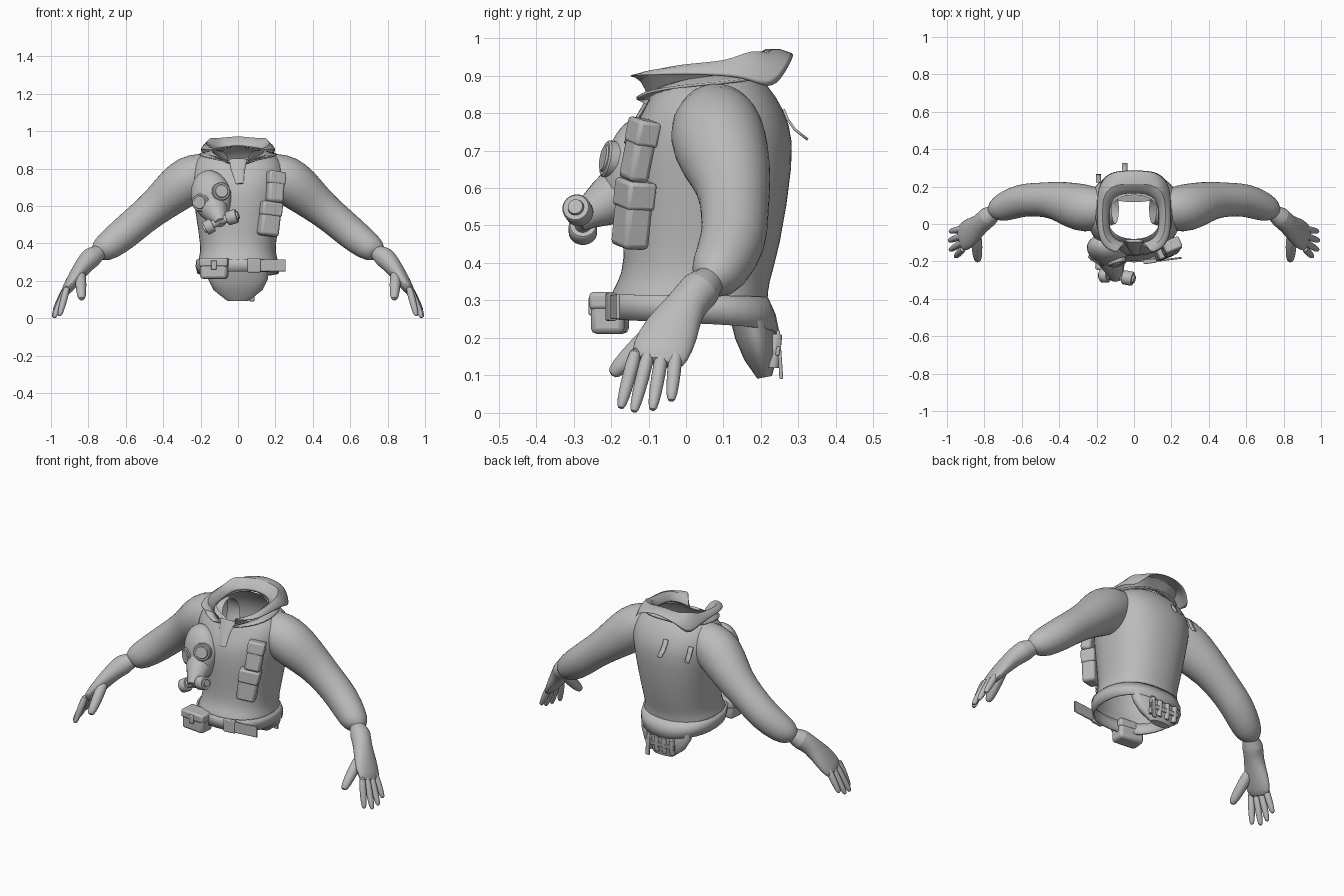
import bpy, bmesh, math
from mathutils import Vector, Euler

cube = bpy.data.objects.get("Cube")
if cube:
    bpy.data.objects.remove(cube)

grey = bpy.data.materials.new("plain grey")
grey.use_nodes = True
grey.diffuse_color = (0.5, 0.5, 0.5, 1)
shader = grey.node_tree.nodes["Principled BSDF"]
shader.inputs["Base Color"].default_value = grey.diffuse_color


def finish(name, bm, smooth=0, thick=0, bevel=0):
    bmesh.ops.recalc_face_normals(bm, faces=bm.faces)
    mesh = bpy.data.meshes.new(name)
    bm.to_mesh(mesh)
    bm.free()
    obj = bpy.data.objects.new(name, mesh)
    bpy.context.collection.objects.link(obj)
    mesh.materials.append(grey)
    if thick:
        mod = obj.modifiers.new("thickness", "SOLIDIFY")
        mod.thickness, mod.offset = thick, 0
    if bevel:
        mod = obj.modifiers.new("bevel", "BEVEL")
        mod.width, mod.segments = bevel, 2
    if smooth:
        mod = obj.modifiers.new("smooth", "SUBSURF")
        mod.levels = mod.render_levels = smooth
    bpy.ops.object.select_all(action="DESELECT")
    obj.select_set(True)
    bpy.context.view_layer.objects.active = obj
    bpy.ops.object.shade_smooth_by_angle(angle=math.radians(40))
    return obj


def skin(name, rows, closed=True, caps=False, **options):
    """Bridge rows of points into one surface."""
    bm = bmesh.new()
    grid = [[bm.verts.new(point) for point in row] for row in rows]
    count = len(rows[0])
    for lower, upper in zip(grid, grid[1:]):
        for i in range(count if closed else count - 1):
            j = (i + 1) % count
            bm.faces.new((lower[i], lower[j], upper[j], upper[i]))
    if caps:
        bm.faces.new(grid[0])
        bm.faces.new(grid[-1])
    return finish(name, bm, **options)


def sweep(name, path, side=(0, 1, 0), sides=16, caps=True, mirror=1, **options):
    """Oval tube; each path entry is x, y, z, half width and optional half depth."""
    centres = [Vector(entry[:3]) for entry in path]
    rows = []
    for k, entry in enumerate(path):
        along = centres[min(k + 1, len(path) - 1)] - centres[max(k - 1, 0)]
        along.normalize()
        across = Vector(side)
        across = (across - along * across.dot(along)).normalized()
        normal = along.cross(across)
        row = []
        for i in range(sides):
            angle = math.tau * i / sides
            point = centres[k] + across * math.cos(angle) * entry[3] + normal * math.sin(angle) * entry[-1]
            row.append((point.x * mirror, point.y, point.z))
        rows.append(row)
    return skin(name, rows, caps=caps, **options)


def drum(name, start, aim, length, radius):
    """Short cylinder pointing along a direction."""
    start, step = Vector(start), Vector(aim).normalized() * length
    path = [(*(start + step * k), radius * w) for k, w in ((0, .9), (.1, 1), (.9, 1), (1, .9))]
    return sweep(name, path, side=(0, 0, 1), sides=24)


def signed_power(value, power):
    return math.copysign(abs(value) ** power, value)


def oval(half_x, front, back, z_front, z_back, rise=.5, square=.88, gap=0, bump=0, count=33):
    """Rounded-square row round the body, starting at the front."""
    row = []
    for i in range(count if gap else count - 1):
        turn = gap + (2 - 2 * gap) * i / (count - 1)
        toward_back = 1 - abs(1 - turn)
        corner = math.exp(-((toward_back - .7) * 8) ** 2)
        x = half_x * signed_power(math.sin(math.pi * turn), square)
        y = (front + back) / 2 - (back - front) / 2 * signed_power(math.cos(math.pi * turn), square)
        row.append((x, y, z_front + (z_back - z_front) * toward_back ** rise + bump * corner))
    return row


def box(name, loc, size, rot=(0, 0, 0), bevel=.005):
    bm = bmesh.new()
    bmesh.ops.create_cube(bm, size=1)
    bmesh.ops.scale(bm, vec=size, verts=bm.verts)
    obj = finish(name, bm, bevel=bevel)
    obj.location = loc
    obj.rotation_euler = [math.radians(r) for r in rot]
    return obj


def pouch(name, loc, size, rot):
    """Soft box with an overlapping flap on its upper part."""
    box(name, loc, size, rot, bevel=.015)
    tilt = Euler([math.radians(r) for r in rot])
    lift = Vector((0, 0, size[2] * .3))
    lift.rotate(tilt)
    box(name + "_flap", Vector(loc) + lift, (size[0] * 1.06, size[1] * 1.08, size[2] * .42), rot, bevel=.01)


# Jacket body, open at neck and hem
skin("jacket_body", [oval(*ring) for ring in (
    (.215, -.2, .215, .305, .285), (.215, -.2, .22, .325, .305), (.2, -.17, .22, .37, .345),
    (.207, -.165, .25, .45, .43), (.245, -.175, .29, .66, .68), (.26, -.155, .28, .73, .77),
    (.245, -.12, .24, .785, .85), (.2, -.1, .195, .82, .9), (.14, -.08, .155, .835, .92))], smooth=1)

# Turned-up collar and the lapel layer under it
skin("collar", [
    oval(.13, -.1, .16, .8, .92, square=.7, gap=.06),
    oval(.17, -.12, .21, .86, .985, square=.6, gap=.07, bump=.035),
    oval(.2, -.16, .29, .9, .96, rise=4, square=.6, gap=.08, bump=-.05)],
    closed=False, thick=.007, smooth=1)
skin("lapel_layer", [
    oval(.14, -.11, .17, .79, .92, gap=.08), oval(.205, -.14, .215, .8, .9, rise=.4, gap=.1)],
    closed=False, thick=.007)
sweep("neck_tab", [(0, -.09, .85, .05, .008), (0, -.125, .79, .035, .008), (.01, -.16, .72, .02, .006)], side=(1, 0, 0))

# Sleeves and gloves
sleeve = [(.1, .08, .8, .08), (.18, .08, .78, .11), (.25, .08, .75, .13), (.33, .1, .69, .125),
          (.42, .13, .61, .1), (.52, .13, .53, .09), (.6, .13, .46, .09), (.7, .09, .38, .08),
          (.74, .07, .36, .06), (.75, .06, .35, .04)]
glove = [(.72, .08, .37, .04), (.76, .05, .34, .045), (.78, .04, .33, .06), (.82, 0, .29, .05),
         (.87, -.04, .22, .08, .04), (.91, -.07, .16, .08, .03), (.93, -.08, .13, .07, .02)]
fingertips = {"index": (.955, -.175, .01), "middle": (.985, -.14, 0),
              "ring": (.99, -.09, .005), "little": (.985, -.04, .03)}


def finger(name, base, tip, radius, mirror):
    base, tip = Vector(base), Vector(tip)
    path = [(*base.lerp(tip, k), radius * w) for k, w in ((0, 1), (.5, 1), (.9, .8), (1, .4))]
    sweep(name, path, sides=10, mirror=mirror, smooth=1)


for word, mirror in (("left_", 1), ("right_", -1)):
    sweep(word + "sleeve", sleeve, mirror=mirror, caps=False, sides=20, smooth=1)
    sweep(word + "glove", glove, mirror=mirror, smooth=1)
    for i, (part, tip) in enumerate(fingertips.items()):
        finger(word + part + "_finger", (.91, -.13 + i * .035, .18), tip, .02, mirror)
    finger(word + "thumb", (.845, -.04, .26), (.835, -.2, .1), .032, mirror)

# Belt with buckle, loose strap end and pouch
skin("belt", [oval(half, -.2, back, low, high, rise=2) for half, back, low, high in (
    (.212, .245, .25, .21), (.222, .235, .285, .26), (.218, .215, .316, .305))], thick=.01)
box("belt_buckle", (.085, -.2, .283), (.07, .022, .075), (0, 0, 8))
box("belt_strap_end", (.18, -.19, .283), (.15, .01, .065), (0, 0, 7), bevel=.003)
pouch("belt_pouch", (-.127, -.203, .266), (.145, .09, .11), (0, 0, -6))
box("belt_pouch_clip", (-.13, -.253, .285), (.03, .012, .05), (0, 0, -6))

# Rear bag with cartridges
sweep("rear_bag", [(0, .17, .27, .165, .055), (0, .185, .21, .16, .055), (0, .2, .15, .13, .045),
                   (0, .21, .095, .06, .02)], side=(1, 0, 0), sides=24)
for i in range(4):
    drum("cartridge", (i * .05 - .075, .242, .21), (0, -.1, -1), .09, .015)
box("rear_strap", (.075, .25, .155), (.025, .01, .13), (4, 0, 0), bevel=.003)
box("rear_bag_band", (0, .245, .165), (.19, .01, .025), (-8, 0, 0), bevel=.003)

# Chest pouches
pouch("upper_chest_pouch", (.2, -.125, .7), (.09, .06, .165), (-9, 8, 22))
pouch("lower_chest_pouch", (.168, -.142, .53), (.108, .075, .18), (-3, 8, 22))

# Hanging breathing mask
bm = bmesh.new()
bmesh.ops.create_uvsphere(bm, u_segments=28, v_segments=16, radius=1)
for v in bm.verts:
    narrow = 1 + min(0, v.co.z) / 4
    v.co = Vector((v.co.x * .11 * narrow, v.co.y * .08, v.co.z * .15))
mask = finish("mask_face", bm)
mask.location = (-.14, -.14, .645)
mask.rotation_euler = [math.radians(r) for r in (-10, -16, -8)]
for start, aim in (((-.1, -.17, .67), (.25, -1, .2)), ((-.18, -.16, .62), (-.55, -1, 0))):
    drum("mask_eye_ring", start, aim, .05, .05)
    drum("mask_eye_lens", start, aim, .055, .037)
sweep("mask_snout", [(-.135, -.15, .6, .085), (-.115, -.215, .56, .064), (-.1, -.265, .53, .042),
                     (-.095, -.29, .51, .03)], side=(0, 0, 1))
for part, aim, near, far in (("filter", (1, -.2, .3), .045, .1), ("valve", (-1, 0, -.55), .04, .085),
                             ("outlet", (0, 0, -1), .03, .075)):
    hub = Vector((-.1, -.275, .52))
    drum("mask_" + part + "_neck", hub, aim, far + .01, .022)
    drum("mask_" + part, hub + Vector(aim).normalized() * near, aim, far - near, .038)

# Loose straps on the upper back
for x, y, z, lift in ((-.05, .26, .81, .035), (-.19, .225, .79, .01)):
    rows = [[(x + s, y + k * .01 + lift * k ** 3 / 27, z - k * .027) for s in (-.014, .014)] for k in range(4)]
    skin("back_strap", rows, closed=False, thick=.007)
